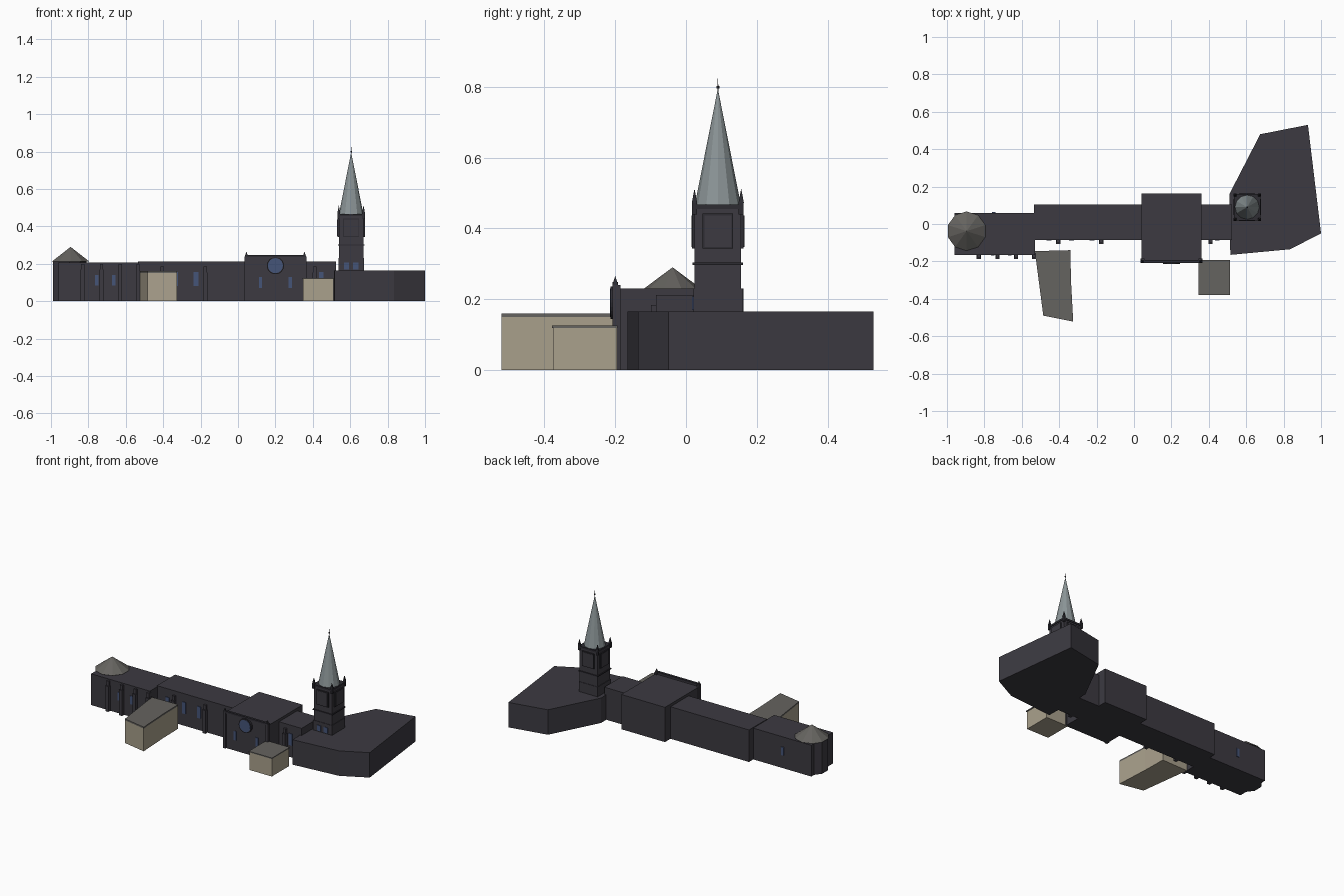
import bpy, bmesh
from math import pi, radians
from mathutils import Matrix

if "Cube" in bpy.data.objects:
    bpy.data.objects.remove(bpy.data.objects["Cube"])


def material(name, r, g, b):
    m = bpy.data.materials.new(name)
    m.use_nodes = True
    m.diffuse_color = (r, g, b, 1)
    bsdf = m.node_tree.nodes["Principled BSDF"]
    bsdf.inputs["Base Color"].default_value = (r, g, b, 1)
    bsdf.inputs["Roughness"].default_value = 0.9
    return m


STONE = material("dark_stone", 0.045, 0.042, 0.053)
TRIM = material("dark_trim", 0.026, 0.025, 0.032)
SPIRE = material("spire_slate", 0.26, 0.3, 0.31)
CONE = material("apse_roof_grey", 0.13, 0.125, 0.115)
SLAB = material("annex_roof_grey", 0.13, 0.125, 0.115)
TAN = material("tan_plaster", 0.4, 0.355, 0.265)
GLASS = material("blue_glass", 0.06, 0.09, 0.19)


def finish(bm, name, mat):
    bmesh.ops.recalc_face_normals(bm, faces=bm.faces)
    mesh = bpy.data.meshes.new(name)
    bm.to_mesh(mesh)
    bm.free()
    mesh.materials.append(mat)
    ob = bpy.data.objects.new(name, mesh)
    bpy.context.collection.objects.link(ob)
    return ob


def box(name, x, y, z, mat):
    """Box from (low, high) ranges on each axis."""
    bm = bmesh.new()
    bmesh.ops.create_cube(bm, size=1)
    for v in bm.verts:
        v.co = [r[0] if c < 0 else r[1] for c, r in zip(v.co, (x, y, z))]
    return finish(bm, name, mat)


def prism(name, outline, z, mat):
    bm = bmesh.new()
    face = bm.faces.new([bm.verts.new((px, py, z[0])) for px, py in outline])
    top = bmesh.ops.extrude_face_region(bm, geom=[face], use_keep_orig=True)
    for v in top["geom"]:
        if isinstance(v, bmesh.types.BMVert):
            v.co.z = z[1]
    return finish(bm, name, mat)


def cone(name, x, y, z, r1, r2, sides, mat, turn=0):
    bm = bmesh.new()
    place = Matrix.Translation((x, y, sum(z) / 2)) @ Matrix.Rotation(turn, 4, "Z")
    bmesh.ops.create_cone(bm, cap_ends=True, segments=sides, radius1=r1,
                          radius2=r2, depth=z[1] - z[0], matrix=place)
    return finish(bm, name, mat)


def disc(name, x, y, z, radius, depth, mat):
    bm = bmesh.new()
    place = Matrix.Translation((x, y, z)) @ Matrix.Rotation(pi / 2, 4, "X")
    bmesh.ops.create_cone(bm, cap_ends=True, segments=24, radius1=radius,
                          radius2=radius, depth=depth, matrix=place)
    return finish(bm, name, mat)


def buttress(x, wall, top):
    box("buttress", (x - .011, x + .011), (wall - .022, wall + .01), (0, top - .03), STONE)
    box("buttress_cap", (x - .009, x + .009), (wall - .014, wall + .01), (top - .03, top), STONE)


def window(x, wall, z, half=.009):
    box("window", (x - half, x + half), (wall - .004, wall + .004), z, GLASS)


# Long ranges
box("west_wing", (-.96, -.53), (-.165, .06), (0, .207), STONE)
box("nave", (-.535, .525), (-.085, .105), (0, .212), STONE)
for x in (-.83, -.73, -.63, -.535):
    buttress(x, -.165, .198)
for x in (-.405, -.175, .41):
    buttress(x, -.085, .184)
for x in (-.755, -.665):
    window(x, -.165, (.085, .14))
window(-.75, .06, (.085, .14))
for x in (-.455, -.335, -.225, .445):
    window(x, -.085, (.08, .157), .013)

# Apse with a pointed roof
cone("apse", -.9, -.04, (0, .212), .095, .095, 10, STONE)
cone("apse_roof", -.895, -.038, (.212, .29), .105, 0, 10, CONE)

# Transverse hall with a round window and parapet
box("hall", (.04, .36), (-.2, .163), (0, .23), STONE)
box("hall_parapet", (.05, .35), (-.206, -.194), (.23, .242), STONE)
box("hall_coping", (.045, .355), (-.208, -.192), (.237, .248), TRIM)
for x in (.045, .355):
    box("hall_buttress", (x - .01, x + .01), (-.208, -.185), (0, .24), STONE)
    cone("hall_pinnacle", x, -.2, (.24, .266), .012, 0, 4, TRIM, pi / 4)
for x in (.12, .28):
    window(x, -.2, (.07, .13))
disc("round_window_rim", .2, -.204, .19, .046, .018, TRIM)
disc("round_window_glass", .2, -.206, .19, .04, .018, GLASS)

# East block
prism("east_block", [(.515, -.165), (.835, -.135), (1, -.05), (.93, .53),
                     (.675, .48), (.51, .16)], (0, .165), STONE)

# Bell tower: stages, cornices, belfry panels on four sides
TX, TY, H = .605, .09, .066


def square(name, half, z, mat):
    box(name, (TX - half, TX + half), (TY - half, TY + half), z, mat)


square("tower_shaft", H, (0, .465), STONE)
square("tower_base_course", H + .003, (.16, .23), STONE)
square("tower_cornice", H + .005, (.297, .304), TRIM)
square("tower_top_cornice", H + .004, (.455, .467), TRIM)
for k in range(4):
    spin = Matrix.Translation((TX, TY, 0)) @ Matrix.Rotation(k * pi / 2, 4, "Z")
    for name, half, depth, z, mat in (("belfry_frame", .043, .007, (.343, .442), TRIM),
                                      ("belfry_panel", .038, .009, (.348, .437), STONE)):
        ob = box(name, (-half, half), (-H - depth, -H + .005), z, mat)
        ob.data.transform(spin)
for x in (TX - .025, TX + .025):
    window(x, TY - H - .003, (.17, .207), .014)
for sx in (-1, 1):
    for sy in (-1, 1):
        px, py = TX + sx * H, TY + sy * H
        cone("pinnacle_base", px, py, (.44, .472), .01, .01, 4, TRIM, pi / 4)
        cone("pinnacle", px, py, (.472, .512), .011, 0, 4, TRIM, pi / 4)

# Spire and finial
spire = cone("spire", TX, TY, (.467, .79), .065, .001, 12, SPIRE)
cone("finial_rod", TX, TY, (.78, .824), .0016, .0008, 6, TRIM)
cone("finial_knob", TX, TY, (.795, .803), .004, .004, 6, TRIM)

# Plastered front annexes with flat roofs
west_outline = [(-.53, -.145), (-.34, -.14), (-.337, -.3), (-.325, -.522), (-.485, -.49)]
prism("west_annex", west_outline, (0, .15), TAN)
prism("west_annex_roof", west_outline, (.15, .16), SLAB)
box("east_annex", (.348, .51), (-.375, -.195), (0, .118), TAN)
box("east_annex_roof", (.344, .514), (-.379, -.193), (.118, .125), SLAB)
